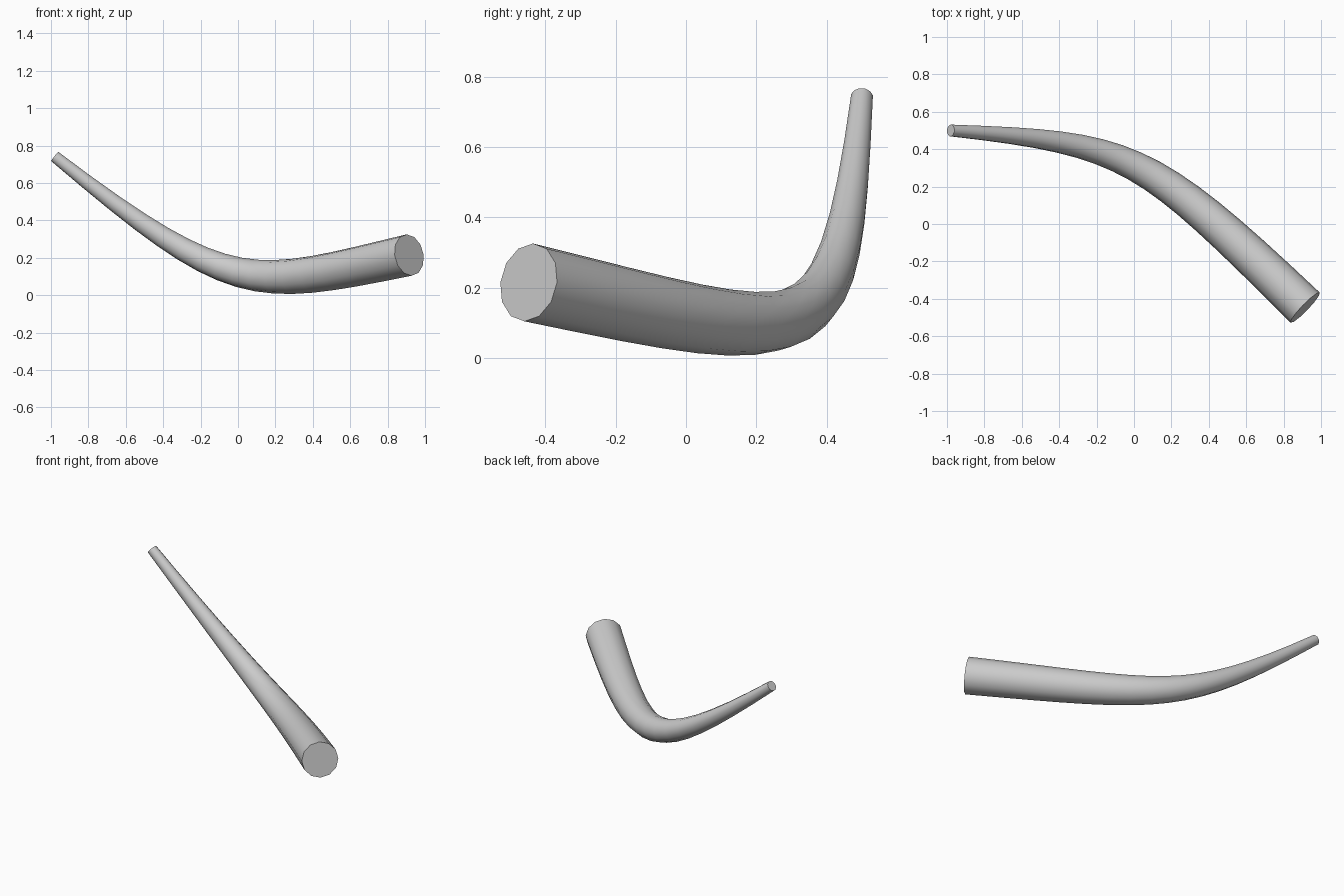
import bpy
from mathutils import Vector
from mathutils.geometry import interpolate_bezier

if "Cube" in bpy.data.objects:
    bpy.data.objects.remove(bpy.data.objects["Cube"])

# Centre line: one cubic curve from the thick root to the thin tip
root, root_handle = Vector((0.915, -0.447, 0.215)), Vector((0.065, 0.378, 0.028))
tip, tip_handle = Vector((-0.98, 0.50, 0.742)), Vector((-0.03, 0.43, -0.02))
N = 17
path = interpolate_bezier(root, root_handle, tip_handle, tip, N)


def radius(t):
    # Slightly bulged taper: 0.112 at root, 0.080 mid, 0.032 at tip
    return 0.112 * (1 - t) + 0.032 * t + 0.032 * t * (1 - t)


# Tapered 12-sided tube with flat capped ends
curve = bpy.data.curves.new("horn", "CURVE")
curve.dimensions = "3D"
curve.twist_mode = "MINIMUM"
curve.bevel_depth = 1.0
curve.bevel_resolution = 4
curve.use_fill_caps = True
spline = curve.splines.new("POLY")
spline.points.add(N - 1)
for i, (point, co) in enumerate(zip(spline.points, path)):
    point.co = (*co, 1)
    point.radius = radius(i / (N - 1))

horn = bpy.data.objects.new("horn", curve)
bpy.context.collection.objects.link(horn)
bpy.context.view_layer.objects.active = horn
horn.select_set(True)
bpy.ops.object.convert(target="MESH")
bpy.ops.object.shade_smooth_by_angle(angle=0.56)
